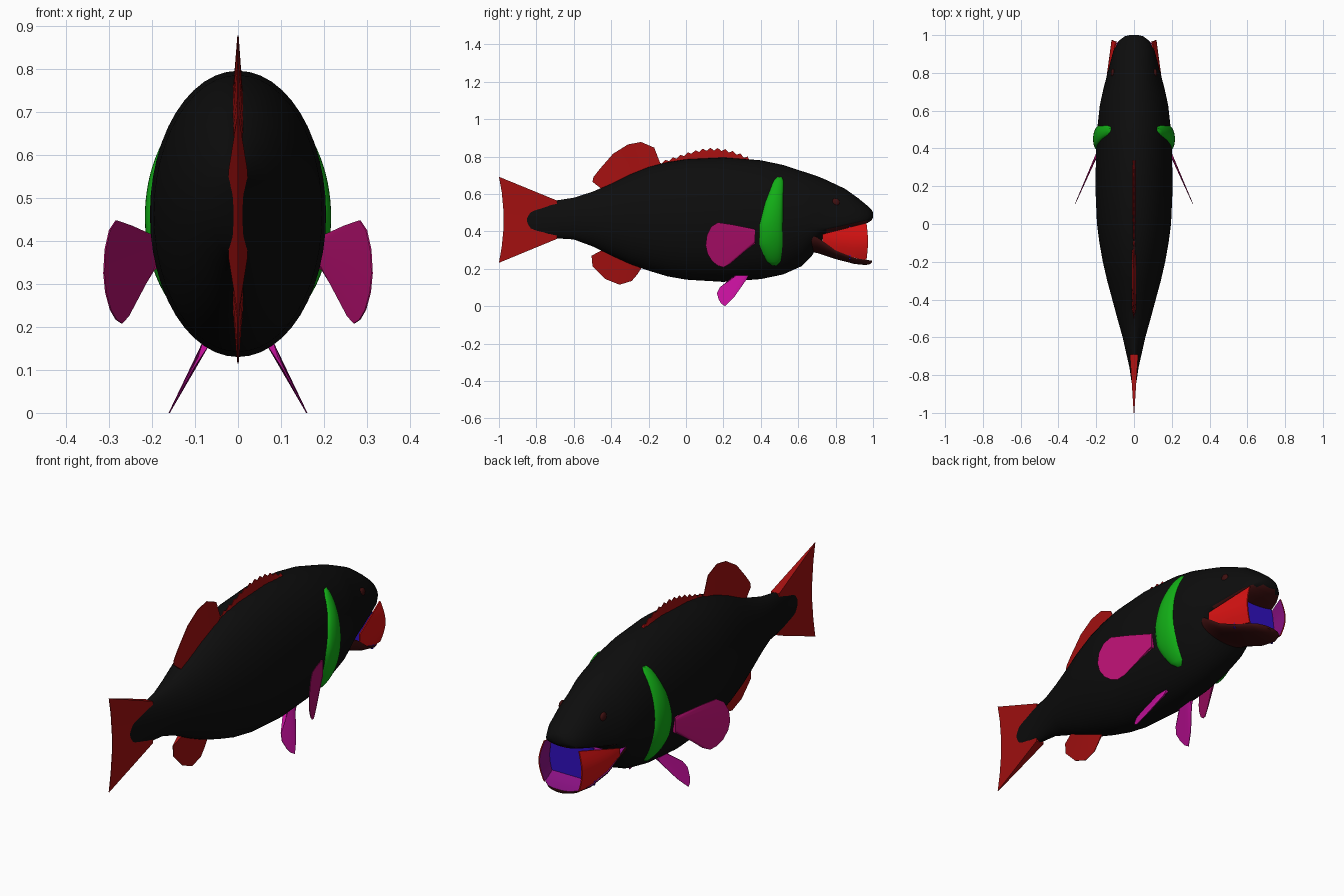
import bpy, bmesh, math
from math import sin, cos, pi, sqrt

old = bpy.data.objects.get("Cube")
if old:
    bpy.data.objects.remove(old, do_unlink=True)


def material(name, r, g, b):
    m = bpy.data.materials.new(name)
    m.use_nodes = True
    m.diffuse_color = (r, g, b, 1)
    bsdf = next(n for n in m.node_tree.nodes if n.type == 'BSDF_PRINCIPLED')
    bsdf.inputs["Base Color"].default_value = (r, g, b, 1)
    return m


BLACK = material("body black", .004, .004, .004)
FIN = material("fin red", .36, .005, .005)
RED = material("cheek red", .68, .006, .006)
MAROON = material("dark maroon", .05, .005, .005)
PECTORAL = material("pectoral pink", .46, .005, .16)
PELVIC = material("pelvic magenta", .54, .005, .32)
GREEN = material("gill green", .006, .42, .008)
BLUE = material("throat blue", .03, .005, .52)
LINING = material("mouth purple", .27, .006, .24)


def loft(name, rings, mats, rule=None, angle=40):
    """Skin a list of equal closed rings and cap both ends."""
    bm = bmesh.new()
    rows = [[bm.verts.new(p) for p in ring] for ring in rings]
    n = len(rows[0])
    for a, b in zip(rows, rows[1:]):
        for i in range(n):
            j = (i + 1) % n
            bm.faces.new((a[i], a[j], b[j], b[i]))
    bm.faces.new(rows[0])
    bm.faces.new(rows[-1])
    bmesh.ops.recalc_face_normals(bm, faces=bm.faces)
    if rule:
        bm.normal_update()
        for f in bm.faces:
            f.material_index = rule(f)
    me = bpy.data.meshes.new(name)
    bm.to_mesh(me)
    bm.free()
    for m in mats:
        me.materials.append(m)
    ob = bpy.data.objects.new(name, me)
    bpy.context.collection.objects.link(ob)
    bpy.ops.object.select_all(action='DESELECT')
    ob.select_set(True)
    bpy.context.view_layer.objects.active = ob
    bpy.ops.object.shade_smooth_by_angle(angle=math.radians(angle))
    return ob


def lerp(table, y):
    """Interpolate the rows of a table keyed by its first column."""
    for a, b in zip(table, table[1:]):
        if y <= b[0]:
            t = max(0, (y - a[0]) / (b[0] - a[0]))
            return [p + (q - p) * t for p, q in zip(a[1:], b[1:])]
    return table[-1][1:]


# Body stations: y, bottom, widest height, top, half width
BODY = [
    (-.865, .42, .46, .50, .008), (-.83, .375, .46, .54, .014),
    (-.76, .367, .46, .555, .024), (-.6, .357, .465, .58, .06),
    (-.5, .32, .465, .612, .088), (-.4, .27, .465, .655, .115),
    (-.3, .225, .465, .705, .142), (-.2, .19, .465, .745, .165),
    (-.1, .16, .465, .77, .183), (0, .142, .463, .786, .196),
    (.2, .13, .462, .796, .205), (.4, .145, .46, .78, .2),
    (.52, .17, .46, .755, .193), (.62, .215, .45, .722, .182),
    (.67, .265, .45, .706, .172), (.71, .33, .43, .692, .163),
    (.75, .385, .42, .675, .153), (.85, .41, .44, .628, .127),
    (.92, .43, .455, .578, .108), (.97, .445, .465, .537, .08),
    (.993, .46, .48, .515, .05), (1, .475, .487, .5, .025)]


def body_ring(row, n=48):
    y, zb, zm, zt, w = row
    ring = []
    for i in range(n):
        a = 2 * pi * i / n
        h = zt - zm if sin(a) > 0 else zm - zb
        ring.append((w * cos(a), y, zm + h * sin(a)))
    return ring


def half_width(y, z):
    zb, zm, zt, w = lerp(BODY, y)
    k = (z - zm) / (zt - zm if z > zm else zm - zb)
    return w * sqrt(max(0, 1 - k * k))


loft("body", [body_ring(r) for r in BODY], [BLACK, MAROON],
     lambda f: int(f.calc_center_median().y > .74 and f.normal.z < -.7), 60)

# Lower jaw stations: y, bottom, rim height, half width
JAW = [(.66, .29, .38, .15), (.7, .285, .37, .153), (.75, .268, .335, .149),
       (.8, .252, .298, .142), (.9, .226, .258, .118), (.96, .22, .248, .09),
       (.985, .225, .245, .06), (.995, .235, .245, .025)]


def jaw_ring(y, zb, zr, w, n=20):
    return [(w * cos(pi * i / n), y, zr - (zr - zb) * sin(pi * i / n))
            for i in range(n + 1)]


loft("lower_jaw", [jaw_ring(*r) for r in JAW], [MAROON, LINING],
     lambda f: int(f.normal.z > .3))


# Cheek membranes stretched between the jaws, red outside and purple inside
def cheek_ring(u, side, n=10):
    y = .73 + .235 * u
    top, low = .385 + .06 * u, lerp(JAW, y)[1]
    low = min(low, top - .004)
    outer, inner = [], []
    for i in range(n + 1):
        v = i / n
        x = .152 - .055 * u + .022 * u * sin(pi * v)
        yy = y + .008 * u * sin(pi * v)
        z = low + (top - low) * v
        outer.append((side * x, yy, z))
        inner.append((side * (x - .006), yy, z))
    return outer + inner[::-1]


# Raised gill plates that follow the flank: height, back edge, front edge
GILL = [(.218, .46, .485), (.24, .43, .508), (.33, .392, .516),
        (.43, .392, .517), (.55, .422, .519), (.67, .468, .521),
        (.692, .488, .512)]


def gill_ring(t, side, n=10):
    z = .218 + .474 * t
    back, front = lerp(GILL, z)
    outer, inner = [], []
    for i in range(n + 1):
        u = i / n
        y = back + (front - back) * u
        w = half_width(y, z)
        bulge = .02 * sin(pi * u) ** .6 * sin(pi * (.06 + .88 * t)) ** .5 if 0 < i < n else 0
        outer.append((side * (w + bulge), y, z))
        inner.append((side * (w - .02), y, z))
    return outer + inner[::-1]


# Fins are tapered blades between a straight base and a shaped edge
def fin(name, base, edge, thick, mat, place=lambda y, z: 0, side=1):
    (y0, z0), (y1, z1) = base
    rings = []
    for i, (ey, ez) in enumerate(edge):
        t = i / (len(edge) - 1)
        by, bz = y0 + (y1 - y0) * t, z0 + (z1 - z0) * t
        bx, ex = place(by, bz), place(ey, ez)
        rings.append([(side * (bx + thick), by, bz),
                      (side * (ex + .0015), ey, ez),
                      (side * (ex - .0015), ey, ez),
                      (side * (bx - thick), by, bz)])
    return loft(name, rings, [mat])


fin("tail_fin", ((-.69, .565), (-.69, .36)),
    [(-1, .692), (-.985, .61), (-.975, .5), (-.975, .42), (-.985, .32), (-1, .232)],
    .022, FIN)
fin("rear_dorsal_fin", ((-.43, .61), (-.13, .74)),
    [(-.5, .665), (-.495, .69), (-.46, .735), (-.39, .815), (-.31, .865),
     (-.24, .878), (-.17, .848), (-.14, .77)], .014, FIN)
fin("anal_fin", ((-.43, .31), (-.23, .235)),
    [(-.505, .27), (-.5, .215), (-.43, .145), (-.355, .115), (-.29, .135),
     (-.26, .17), (-.235, .21)], .014, FIN)

# Spiny front dorsal fin with a notched edge
spines = []
for i in range(25):
    t = i / 24
    crest = .772 + .028 * t + .058 * sin(pi * t ** 1.25)
    spines.append((-.15 + .48 * t, crest - (.014 if i % 2 else 0)))
fin("front_dorsal_fin", ((-.14, .74), (.34, .775)), spines, .012, FIN)

for side, label in ((1, "left"), (-1, "right")):
    loft(label + "_cheek", [cheek_ring(i / 10, side) for i in range(11)],
         [RED, LINING], lambda f: int(f.normal.x * side < 0))
    loft(label + "_gill_cover", [gill_ring(i / 24, side) for i in range(25)],
         [GREEN], angle=50)
    fin(label + "_pectoral_fin", ((.37, .41), (.37, .335)),
        [(.34, .418), (.25, .436), (.17, .448), (.135, .425), (.112, .38),
         (.105, .325), (.115, .28), (.14, .24), (.17, .217), (.2, .208),
         (.235, .225), (.28, .268), (.345, .328)],
        .007, PECTORAL, lambda y, z: .2 + (.36 - y) * .44, side)
    fin(label + "_pelvic_fin", ((.26, .165), (.335, .165)),
        [(.235, .13), (.18, .1), (.165, .07), (.175, .035), (.19, .012),
         (.21, 0), (.235, .025), (.26, .052), (.325, .145)],
        .01, PELVIC, lambda y, z: .16 - .53 * z, side)
    # Eye: a shallow dome on the head
    ex = half_width(.8, .555)
    bpy.ops.mesh.primitive_uv_sphere_add(segments=20, ring_count=12, radius=.022,
                                         location=(side * (ex - .004), .8, .555))
    eye = bpy.context.object
    eye.name = label + "_eye"
    eye.scale.x = .5
    eye.data.materials.append(MAROON)
    bpy.ops.object.shade_smooth()

# Throat wall set back between the cheeks
loft("throat", [[(x, y, z) for x, z in ((-.118, .25), (.118, .25), (.124, .34),
                                        (.113, .43), (-.113, .43), (-.124, .34))]
                for y in (.872, .88)], [BLUE])
